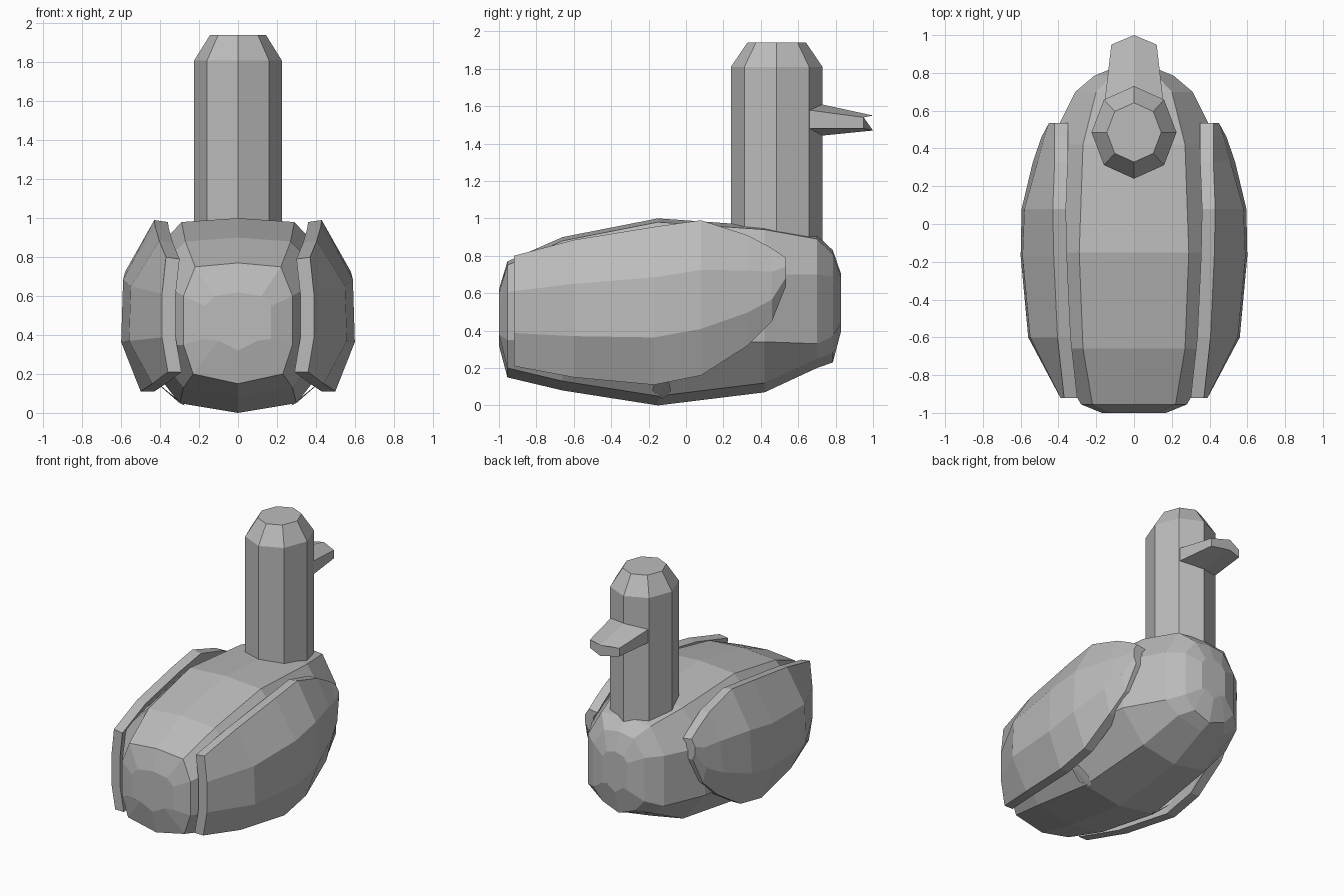
import bpy, bmesh, math

grey = bpy.data.materials.new("light_grey")
grey.diffuse_color = (0.5, 0.5, 0.5, 1)


def loft(name, rings):
    """Closed flat-shaded solid through rings that have equal point counts."""
    bm = bmesh.new()
    vs = [[bm.verts.new(p) for p in r] for r in rings]
    n = len(rings[0])
    for a, b in zip(vs, vs[1:]):
        for i in range(n):
            j = (i + 1) % n
            bm.faces.new((a[i], a[j], b[j], b[i]))
    bm.faces.new(vs[0])
    bm.faces.new(vs[-1])
    bmesh.ops.recalc_face_normals(bm, faces=bm.faces)
    me = bpy.data.meshes.new(name)
    bm.to_mesh(me)
    bm.free()
    me.materials.append(grey)
    ob = bpy.data.objects.new(name, me)
    bpy.context.collection.objects.link(ob)
    return ob


def mirrored_ring(half):
    """Mirror a half section whose first and last points lie on x = 0."""
    return half + [(-x, y, z) for x, y, z in half[-2:0:-1]]


# Body: y, top z, top half width, upper and lower side z, half width, bottom half width, bottom z
body = [
    (-1.00, 0.62, 0.12, 0.55, 0.38, 0.17, 0.10, 0.32),
    (-0.955, 0.77, 0.22, 0.60, 0.35, 0.28, 0.23, 0.15),
    (-0.66, 0.90, 0.27, 0.70, 0.34, 0.45, 0.28, 0.08),
    (-0.15, 1.00, 0.29, 0.72, 0.34, 0.53, 0.30, 0.00),
    (0.42, 0.96, 0.27, 0.70, 0.34, 0.45, 0.27, 0.07),
    (0.70, 0.91, 0.20, 0.70, 0.33, 0.31, 0.20, 0.20),
    (0.785, 0.83, 0.12, 0.69, 0.37, 0.21, 0.13, 0.23),
    (0.83, 0.70, 0.07, 0.64, 0.44, 0.10, 0.07, 0.40),
]
loft("body", [mirrored_ring([(0, y, zt), (xt, y, zt - 0.02), (w, y, zu), (w, y, zl),
                             (xb, y, zb + 0.05), (0, y, zb)])
              for y, zt, xt, zu, zl, w, xb, zb in body])

# Neck and bevelled head: one eight-sided column
loft("neck_and_head", [[(0.225 * s * math.sin(k * math.pi / 4),
                         0.485 + 0.245 * s * math.cos(k * math.pi / 4), z) for k in range(8)]
                       for z, s in ((0.85, 1), (1.81, 1), (1.94, 0.64))])

# Beak: flattened six-sided taper with a pointed front
loft("beak", [
    mirrored_ring([(0, 0.70, 1.615), (0.155, 0.65, 1.58), (0.155, 0.65, 1.48), (0, 0.70, 1.44)]),
    mirrored_ring([(0, 1.00, 1.55), (0.12, 0.95, 1.54), (0.12, 0.95, 1.48), (0, 1.00, 1.47)])])

# Wings: curved shells; y, bottom z, top z, then outer x from bottom to top
wing = [
    (-0.92, 0.21, 0.80, 0.36, 0.39, 0.39, 0.37),
    (-0.60, 0.15, 0.885, 0.44, 0.56, 0.55, 0.405),
    (-0.17, 0.11, 0.955, 0.50, 0.60, 0.59, 0.425),
    (0.08, 0.16, 0.99, 0.50, 0.595, 0.58, 0.43),
    (0.33, 0.32, 0.91, 0.49, 0.535, 0.51, 0.42),
    (0.46, 0.45, 0.84, 0.46, 0.49, 0.475, 0.42),
    (0.535, 0.64, 0.79, 0.43, 0.45, 0.45, 0.42),
]
for side, label in ((1, "right_wing"), (-1, "left_wing")):
    rings = []
    for y, zb, zt, *xs in wing:
        zs = [zb + (zt - zb) * t for t in (0, 0.3, 0.68, 1)]
        outer = [(side * x, y, z) for x, z in zip(xs, zs)]
        inner = [(side * (x - 0.07), y, z - (0.01 if z == zt else 0))
                 for x, z in zip(xs, zs)]
        rings.append(outer + inner[::-1])
    loft(label, rings)

# Feet: small pointed nubs tucked under the wings
for side, label in ((1, "right_foot"), (-1, "left_foot")):
    rings = []
    for x, z, r in ((0.40, 0.14, 0.035), (0.33, 0.08, 0.05), (0.28, 0.045, 0.02)):
        rings.append([(side * (x + 0.5 * r * math.sin(a)), -0.13 + r * math.cos(a),
                       z + 0.5 * r * math.sin(a)) for a in (0, 1.57, 3.14, 4.71)])
    loft(label, rings)
